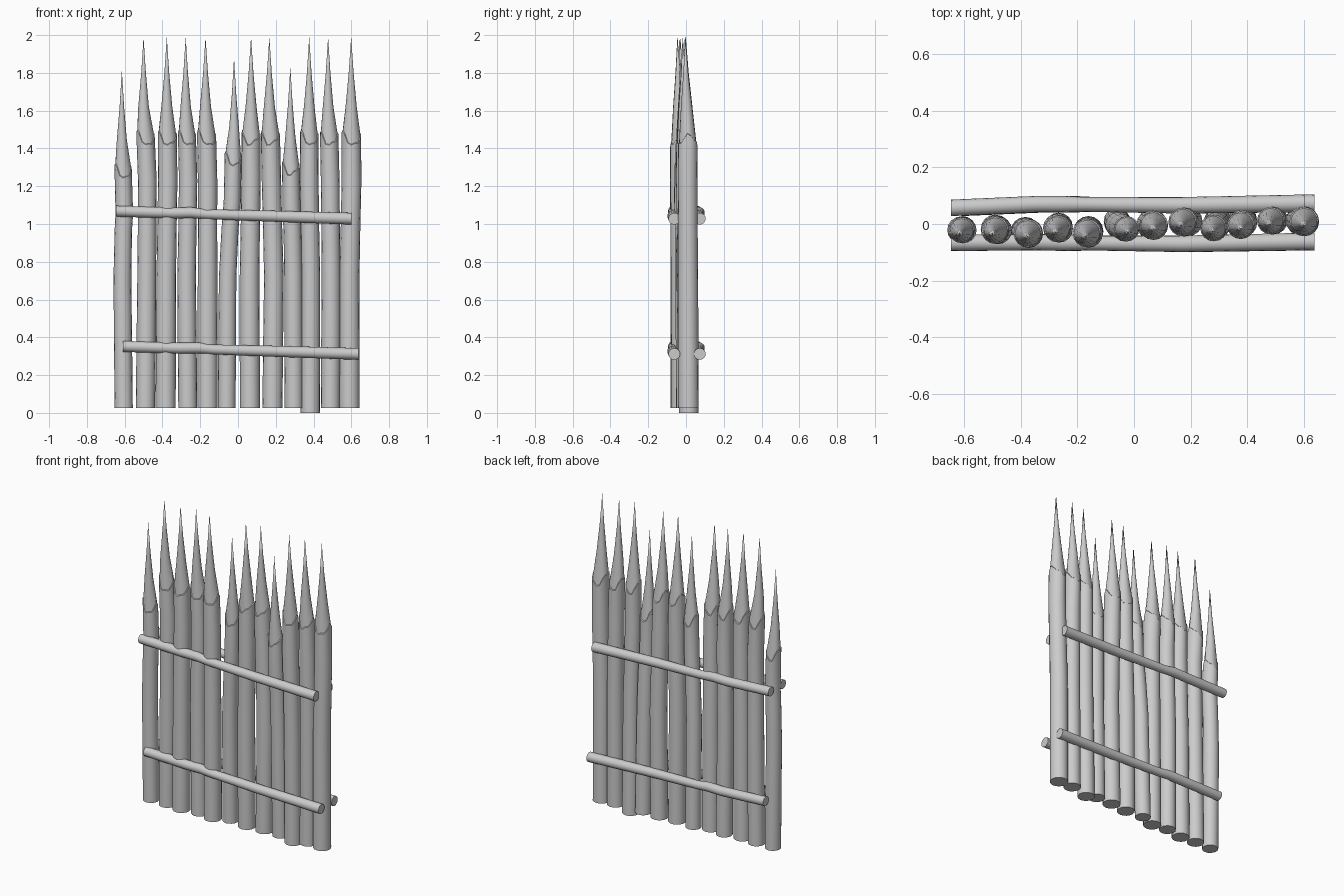
import bpy, math, random
from mathutils import Vector

if "Cube" in bpy.data.objects:
    bpy.data.objects.remove(bpy.data.objects["Cube"])

random.seed(4)
SIDES = 16

def make_object(name, rings, tip=None):
    """Skin a stack of vertex rings; closed with a cap or a pointed tip."""
    verts = [v for ring in rings for v in ring]
    n = SIDES
    faces = [tuple(reversed(range(n)))]
    for k in range(len(rings) - 1):
        for i in range(n):
            j = (i + 1) % n
            faces.append((k*n + i, k*n + j, (k+1)*n + j, (k+1)*n + i))
    last = (len(rings) - 1) * n
    if tip is not None:
        verts.append(tip)
        faces += [(last + i, last + (i+1) % n, len(verts) - 1) for i in range(n)]
    else:
        faces.append(tuple(range(last, last + n)))
    mesh = bpy.data.meshes.new(name)
    mesh.from_pydata(verts, [], faces)
    mesh.shade_smooth()
    mesh.set_sharp_from_angle(angle=math.radians(35))
    obj = bpy.data.objects.new(name, mesh)
    bpy.context.collection.objects.link(obj)
    return obj

def stake(name, xb, xm, xu, xt, yb, yt, r, ztip, zbase):
    shoulder = ztip - 0.54
    phase = random.uniform(-0.5, 0.5)

    def ring(x, y, z, rad, jag=0.0):
        out = []
        for i in range(SIDES):
            a = 2 * math.pi * i / SIDES
            dz = jag * (math.cos(2*a + phase) - 0.4 * math.cos(a) + 0.3 * math.cos(5*a))
            out.append(Vector((x + rad*math.cos(a), y + rad*math.sin(a), z + dz)))
        return out

    ym = (yb + yt) / 2
    xs = (xu + xt) / 2
    rings = [
        ring(xb, yb, zbase, r),
        ring((xb + xm)/2, yb*0.75 + yt*0.25, 0.36, r),
        ring(xm, ym, 0.72, r * 0.98),
        ring((xm + xu)/2, (ym + yt)/2, 0.97, r * 0.96),
        ring(xu, yt, shoulder - 0.22, r * 0.97),
        ring(xs, yt, shoulder, r * 0.95, 0.033),          # hewn edge
        ring(xs, yt, shoulder + 0.004, r * 0.86, 0.033),  # small ledge
        ring(xt, yt - 0.006, shoulder + 0.17, r * 0.55),
        ring(xt, yt - 0.01, shoulder + 0.35, r * 0.24),
    ]
    return make_object(name, rings, Vector((xt, yt - 0.013, ztip)))

# Stakes: x at bottom / middle / upper / tip, y bottom / top, radius, tip z, base z
STAKES = [
    (-.605, -.612, -.602, -.615, -.020, -.022, .048, 1.815, .025),
    (-.490, -.483, -.480, -.500, -.018, -.022, .051, 1.99, .025),
    (-.383, -.380, -.372, -.377, -.028, -.033, .053, 1.99, .025),
    (-.266, -.272, -.264, -.277, -.010, -.017, .050, 1.99, .025),
    (-.161, -.161, -.161, -.172, -.025, -.032, .053, 1.99, .025),
    (-.060, -.055, -.030, -.021, .010, -.017, .047, 1.88, .025),
    (.063, .061, .069, .069, .000, -.005, .053, 1.99, .025),
    (.182, .190, .177, .166, .010, .007, .053, 1.99, .025),
    (.296, .293, .283, .277, .010, -.014, .049, 1.83, .025),
    (.383, .385, .377, .377, .015, -.004, .051, 1.99, .0),
    (.490, .493, .488, .477, .015, .012, .051, 1.99, .025),
    (.590, .590, .601, .599, .013, .009, .054, 1.99, .025),
]
for i, row in enumerate(STAKES, 1):
    stake(f"stake_{i:02d}", *row)

# Cross rails: slightly wavy poles, one pair on each side of the stakes
def rail(name, x0, x1, z0, z1, ys):
    rings = []
    for t, y, bump, rad in zip((0, .24, .32, .38, .65, 1), ys,
                               (0, 0, .005, -.001, 0, 0),
                               (.029, .029, .029, .026, .029, .031)):
        x, z = x0 + (x1 - x0)*t, z0 + (z1 - z0)*t + bump
        rings.append([Vector((x, y + rad*math.cos(a), z + rad*math.sin(a)))
                      for a in (2*math.pi*i/SIDES for i in range(SIDES))])
    return make_object(name, rings)

FRONT_Y = (-.066, -.064, -.066, -.067, -.070, -.062)
BACK_Y = (.057, .070, .070, .069, .066, .073)
for side, ys in (("front", FRONT_Y), ("back", BACK_Y)):
    rail(f"{side}_upper_rail", -.645, .602, 1.068, 1.028, ys)
    rail(f"{side}_lower_rail", -.608, .637, .352, .312, ys)
